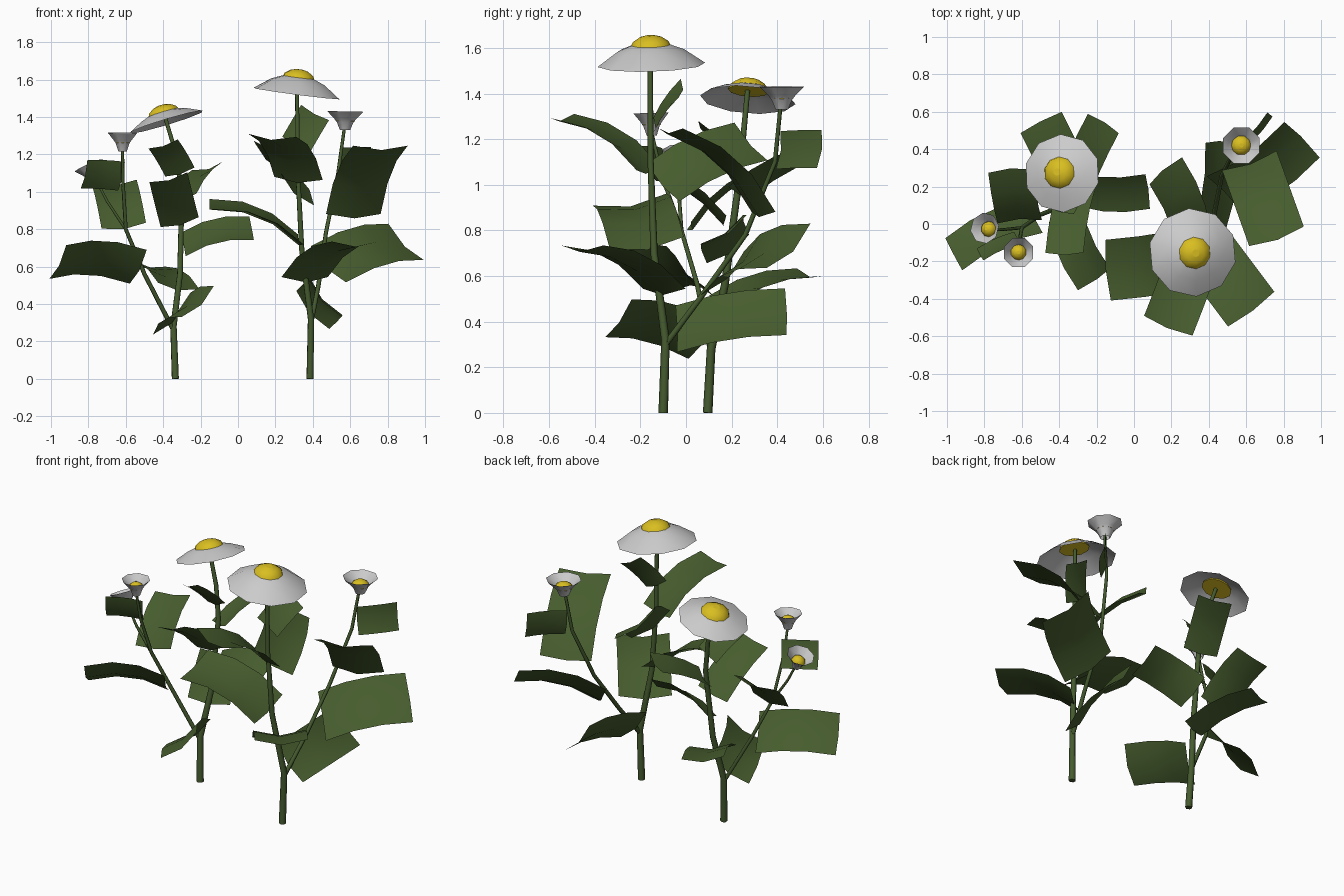
import bpy, bmesh, math
from mathutils import Vector, Matrix

if "Cube" in bpy.data.objects:
    bpy.data.objects.remove(bpy.data.objects["Cube"])


def material(name, rgb):
    m = bpy.data.materials.new(name)
    m.diffuse_color = (*rgb, 1)
    m.use_nodes = True
    m.node_tree.nodes["Principled BSDF"].inputs["Base Color"].default_value = m.diffuse_color
    return m


LEAF = material("leaf green", (0.062, 0.108, 0.027))
STEM = material("stem green", (0.060, 0.105, 0.028))
WHITE = material("petal white", (0.60, 0.60, 0.60))
YELLOW = material("centre yellow", (0.70, 0.52, 0.015))


def add_mesh(name, bm, mat):
    for f in bm.faces:
        f.smooth = len(f.verts) < 5
    me = bpy.data.meshes.new(name)
    bm.to_mesh(me)
    bm.free()
    me.materials.append(mat)
    ob = bpy.data.objects.new(name, me)
    bpy.context.collection.objects.link(ob)
    return ob


def stem(name, pts, r0, r1):
    """Tapered tube through a few points."""
    cu = bpy.data.curves.new(name, 'CURVE')
    cu.dimensions = '3D'
    cu.bevel_depth = 1.0
    cu.bevel_resolution = 1
    cu.use_fill_caps = True
    sp = cu.splines.new('POLY')
    sp.points.add(len(pts) - 1)
    for i, p in enumerate(pts):
        sp.points[i].co = (*p, 1)
        sp.points[i].radius = r0 + (r1 - r0) * i / (len(pts) - 1)
    sp.use_smooth = True
    cu.materials.append(STEM)
    ob = bpy.data.objects.new(name, cu)
    bpy.context.collection.objects.link(ob)


def leaf(name, base, tip, width, roll, bulge):
    """Sheet from base to tip, rolled about its length, arched, with a sunken midrib."""
    b, t = Vector(base), Vector(tip)
    d = t - b
    side = Vector((d.y, -d.x, 0)).normalized()
    up = side.cross(d).normalized()
    a = math.radians(roll)
    w = side * math.cos(a) + up * math.sin(a)
    n = w.cross(d).normalized()
    bm = bmesh.new()
    rows = []
    for i in range(4):
        u = i / 3
        c = b + d * u + n * bulge * 4 * u * (1 - u)
        rows.append([bm.verts.new(c + w * width * s + n * width * (abs(s) - .25) * .2)
                     for s in (-.5, 0, .5)])
    for r, s in zip(rows, rows[1:]):
        for k in (0, 1):
            bm.faces.new((r[k], r[k + 1], s[k + 1], s[k]))
    add_mesh(name, bm, LEAF)


def bloom(name, loc, normal, profile, sides, core_r, core_h, core_z):
    """Petal ring lathed from a profile, with a flat-bottomed yellow dome."""
    rot = Vector(normal).to_track_quat('Z', 'Y').to_matrix().to_4x4()
    M = Matrix.Translation(loc) @ rot

    def lathe(prof, n):
        bm = bmesh.new()
        rings = []
        for r, z in prof:
            ang = [2 * math.pi * (k + .5) / n for k in range(n)]
            rings.append([bm.verts.new(M @ Vector((r * math.cos(a), r * math.sin(a), z)))
                          for a in ang])
        for p, q in zip(rings, rings[1:]):
            for k in range(n):
                j = (k + 1) % n
                bm.faces.new((p[k], p[j], q[j], q[k]))
        return bm, rings

    bm, _ = lathe(profile, sides)
    bmesh.ops.recalc_face_normals(bm, faces=bm.faces)
    add_mesh(name + "_petals", bm, WHITE)
    dome = [(core_r * math.cos(t), core_z + core_h * math.sin(t)) for t in (0, .5, 1.0, 1.35)]
    bm, rings = lathe(dome, 10)
    bm.faces.new(rings[-1])
    bm.faces.new(rings[0][::-1])
    add_mesh(name + "_centre", bm, YELLOW)


def open_flower(name, loc, normal, r, drop):
    bloom(name, loc, normal, [(.078, 0), (r * .62, -drop * .3), (r, -drop)], 10, .09, .055, -.014)


def bud(name, loc, normal, r):
    bloom(name, loc, normal, [(r * .28, 0), (r * .46, .042), (r * .6, .06), (r, .1)], 8,
          r * .5, .035, .048)


# right plant: stems and flowers
stem("right_main_stem", [(.385, -.10, 0), (.39, -.09, .32), (.34, -.14, .7), (.32, -.155, 1.1),
                         (.315, -.157, 1.6)], .021, .011)
stem("right_branch", [(.39, -.09, .3), (.43, .06, .5), (.47, .26, .78), (.535, .39, 1.1),
                      (.57, .415, 1.35)], .014, .009)
open_flower("right_flower", (.325, -.155, 1.615), (.13, -.03, 1), .237, .09)
bud("right_bud", (.572, .42, 1.33), (0.02, 0, 1), .105)

# left plant: stems and flowers
stem("left_main_stem", [(-.335, .095, 0), (-.345, .11, .28), (-.31, .17, .56), (-.30, .23, 1.0),
                        (-.33, .25, 1.2), (-.395, .27, 1.415)], .021, .011)
stem("left_branch", [(-.345, .11, .26), (-.50, .05, .56), (-.60, -.02, .8), (-.615, -.11, 1.05),
                     (-.617, -.148, 1.22)], .013, .008)
stem("left_twig", [(-.60, -.02, .8), (-.70, -.03, .95), (-.762, -.032, 1.07)], .009, .007)
open_flower("left_flower", (-.40, .275, 1.425), (-.3, .08, 1), .21, .055)
bud("left_bud_upper", (-.617, -.15, 1.215), (0, -.03, 1), .084)
bud("left_bud_lower", (-.758, -.032, 1.05), (-.4, .1, .9), .084)

# leaves: base, tip, width, roll, arch
right_leaves = [
    ((.33, -.17, .73), (-.145, -.245, .92), .33, 10, .06),
    ((.32, -.17, 1.06), (.18, -.55, 1.29), .28, 4, .05),
    ((.31, -.14, 1.25), (.41, -.02, 1.42), .17, -45, .01),
    ((.62, .33, .87), (.765, -.075, 1.235), .31, 0, .06),
    ((.48, .17, .60), (.895, .46, .72), .33, -37, .05),
    ((.36, -.10, .53), (.63, -.46, .72), .31, 0, .05),
    ((.39, -.04, .36), (.46, .44, .435), .27, -50, .03),
    ((.31, -.10, 1.0), (.16, .285, 1.18), .28, -40, .04),
    ((.56, .41, 1.15), (.72, .59, 1.155), .17, -78, .01),
]
left_leaves = [
    ((-.29, .19, .71), (.075, .18, .795), .225, -35, .04),
    ((-.36, .07, .31), (-.205, -.295, .405), .265, -40, .04),
    ((-.31, .17, .83), (-.37, -.16, 1.07), .21, -18, .03),
    ((-.31, .22, 1.10), (-.40, .07, 1.25), .17, -22, .01),
    ((-.30, .24, .96), (-.16, .54, 1.13), .20, 15, .02),
    ((-.61, .02, .81), (-.66, .29, 1.04), .24, 10, .03),
    ((-.53, .03, .59), (-.96, -.17, .615), .265, -43, .05),
    ((-.62, -.08, 1.08), (-.82, -.17, 1.09), .17, -65, .01),
    ((-.32, .16, .485), (-.50, .545, .605), .25, -8, .035),
]
for plant, leaves in (("right", right_leaves), ("left", left_leaves)):
    for i, args in enumerate(leaves):
        leaf(f"{plant}_leaf_{i + 1}", *args)
